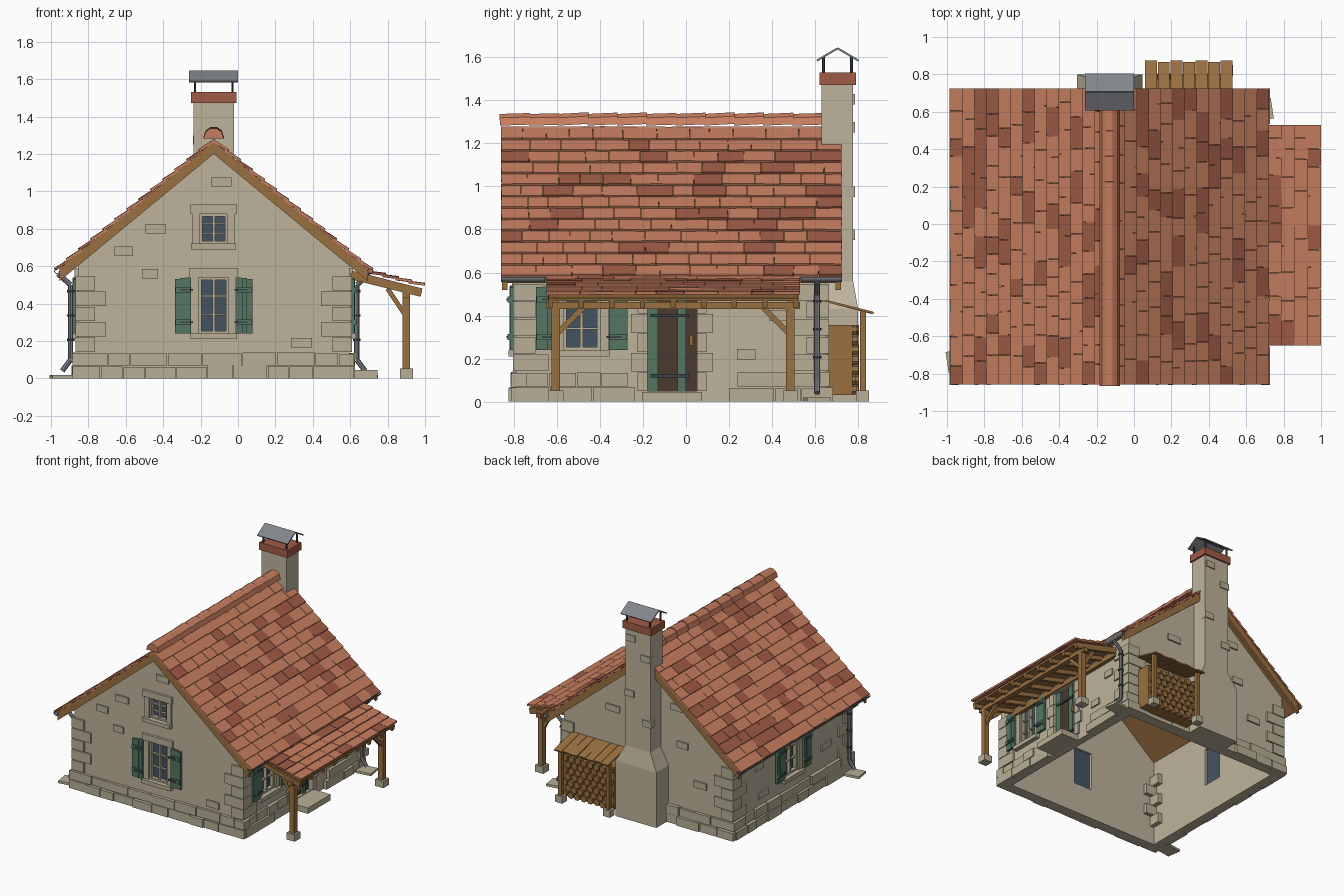
import bpy, bmesh, math, random
from mathutils import Matrix, Vector

random.seed(7)
cube = bpy.data.objects.get("Cube")
if cube:
    bpy.data.objects.remove(cube)

T, I = Matrix.Translation, Matrix.Identity(4)
RIDGE_X, PITCH = -0.13, 0.825


def material(name, rgb):
    lin = [(c / 255 / 12.92) if c < 11 else ((c / 255 + 0.055) / 1.055) ** 2.4 for c in rgb]
    mat = bpy.data.materials.new(name)
    mat.use_nodes = True
    mat.diffuse_color = (*lin, 1)
    mat.node_tree.nodes["Principled BSDF"].inputs["Base Color"].default_value = (*lin, 1)
    return mat


MATS = {n: material(n, c) for n, c in {
    "plaster": (190, 180, 156), "stone": (184, 175, 150), "terracotta": (200, 126, 96),
    "dark_terracotta": (160, 91, 69), "timber": (154, 112, 65), "green_paint": (82, 118, 98),
    "glass": (68, 84, 98), "zinc": (130, 133, 138), "iron": (62, 68, 74),
    "dark_wood": (74, 58, 46)}.items()}


class Part:
    """Collects simple solids into one named object."""

    def __init__(self, name, *mats):
        self.name, self.mats, self.bm = name, mats, bmesh.new()

    def paint(self, verts, m):
        for v in verts:
            for f in v.link_faces:
                f.material_index = m

    def box(self, lo, hi, M=I, m=0):
        lo, hi = Vector(lo), Vector(hi)
        size = [abs(s) for s in hi - lo]
        r = bmesh.ops.create_cube(self.bm, size=1, matrix=M @ T((lo + hi) / 2) @ Matrix.Diagonal((*size, 1)))
        self.paint(r["verts"], m)

    def beam(self, p, q, w, h, m=0):
        p, q = Vector(p), Vector(q)
        M = T(p) @ (q - p).to_track_quat("X", "Z").to_matrix().to_4x4()
        self.box((0, -w / 2, -h / 2), ((q - p).length, w / 2, h / 2), M, m)

    def rod(self, p, q, r, n=8, m=0):
        p, q = Vector(p), Vector(q)
        M = T((p + q) / 2) @ (q - p).to_track_quat("Z", "Y").to_matrix().to_4x4()
        g = bmesh.ops.create_cone(self.bm, cap_ends=True, segments=n, radius1=r, radius2=r,
                                  depth=(q - p).length, matrix=M)
        self.paint(g["verts"], m)

    def loft(self, rings):
        loops = [[self.bm.verts.new(p) for p in ring] for ring in rings]
        for a, b in zip(loops, loops[1:]):
            for i in range(len(a)):
                j = (i + 1) % len(a)
                self.bm.faces.new((a[i], a[j], b[j], b[i]))
        self.bm.faces.new(loops[0][::-1])
        self.bm.faces.new(loops[-1])

    def prism(self, pts, y0, y1, M=I):
        self.loft([[M @ Vector((x, y, z)) for x, z in pts] for y in (y0, y1)])

    def chevron(self, low, top, reach, y0, y1):
        drop = PITCH * reach
        l, r = RIDGE_X - reach, RIDGE_X + reach
        self.prism([(l, top - drop), (RIDGE_X, top), (r, top - drop),
                    (r, low - drop), (RIDGE_X, low), (l, low - drop)], y0, y1)

    def done(self):
        bmesh.ops.recalc_face_normals(self.bm, faces=self.bm.faces)
        me = bpy.data.meshes.new(self.name)
        self.bm.to_mesh(me)
        self.bm.free()
        for n in self.mats:
            me.materials.append(MATS[n])
        ob = bpy.data.objects.new(self.name, me)
        bpy.context.collection.objects.link(ob)
        return ob


# Wall frames: local x runs along the wall, local -y points outward
def wall(x, y, deg):
    return T((x, y, 0)) @ Matrix.Rotation(math.radians(deg), 4, "Z")


FRONT, BACK = wall(RIDGE_X, -0.79, 0), wall(RIDGE_X, 0.65, 180)
RIGHT, LEFT = wall(0.595, -0.07, 90), wall(-0.855, -0.07, -90)
openings = Part("opening_cutter")


def window(name, M, u, z0, z1, w, rows, shutters=True):
    M = M @ T((u, 0, 0))
    a, t = w / 2, 0.014
    openings.box((-a, -0.1, z0), (a, 0.1, z1), M)
    p = Part(name + "_glass", "glass")
    p.box((-a, 0.03, z0), (a, 0.04, z1), M)
    p.done()
    p = Part(name + "_frame", "stone")
    for s in (-1, 1):
        p.box((s * a, 0.002, z0), (s * (a - t), 0.03, z1), M)
    for z in (z0, z1 - t):
        p.box((-a, 0.002, z), (a, 0.03, z + t), M)
    p.box((-t / 2, 0.006, z0), (t / 2, 0.03, z1), M)
    for i in range(1, rows):
        z = z0 + (z1 - z0) * i / rows
        p.box((-a, 0.012, z - t / 3), (a, 0.03, z + t / 3), M)
    p.done()
    p = Part(name + "_surround", "stone")
    p.box((-a - 0.05, -0.02, z1), (a + 0.05, 0.04, z1 + 0.05), M)
    p.box((-a - 0.045, -0.035, z0 - 0.03), (a + 0.045, 0.04, z0), M)
    for s in (-1, 1):
        p.box((s * a, -0.012, z0), (s * (a + 0.04), 0.04, z1), M)
    p.done()
    if not shutters:
        return
    p = Part(name + "_shutters", "green_paint", "iron")
    for s in (-1, 1):
        for i in range(3):
            x = a + 0.042 + i * 0.029
            p.box((s * x, -0.028 - 0.002 * (i % 2), z0), (s * (x + 0.028), -0.01, z1 - 0.004 * i), M)
        for f in (0.2, 0.78):
            z = z0 + (z1 - z0) * f
            p.box((s * (a + 0.045), -0.04, z - 0.014), (s * (a + 0.125), -0.028, z + 0.014), M)
            p.box((s * (a + 0.03), -0.044, z - 0.005), (s * (a + 0.1), -0.038, z + 0.005), M, 1)
    p.done()


window("front_window", FRONT, 0, 0.24, 0.54, 0.16, 3)
window("attic_window", FRONT, 0, 0.72, 0.88, 0.15, 3, False)
window("right_window", RIGHT, -0.415, 0.24, 0.54, 0.17, 3)
window("left_window", LEFT, 0, 0.24, 0.54, 0.16, 3)

# Plank door with strap hinges, handle, stone jambs and step
D = RIGHT @ T((0.005, 0, 0))
openings.box((-0.115, -0.1, 0.05), (0.115, 0.1, 0.5), D)
door = Part("door", "dark_wood", "green_paint", "iron", "timber")
door.box((-0.115, 0.025, 0.05), (0.115, 0.04, 0.5), D)
for u0, u1 in ((-0.115, -0.065), (0.025, 0.066)):
    door.box((u0, 0.01, 0.05), (u1, 0.03, 0.5), D, 1)
for z in (0.12, 0.4):
    door.box((-0.1, 0.002, z - 0.008), (0.08, 0.012, z + 0.008), D, 2)
door.box((0.082, -0.01, 0.26), (0.097, 0.03, 0.31), D, 3)
door.done()
jambs = Part("door_jambs", "stone")
for s in (-1, 1):
    for i in range(5):
        z = 0.05 + i * 0.09
        jambs.box((s * 0.115, -0.014, z), (s * (0.16 + 0.03 * (i % 2)), 0.03, z + 0.086), D)
jambs.box((-0.17, -0.02, 0.5), (0.17, 0.03, 0.55), D)
jambs.done()
step = Part("door_step", "stone")
step.box((-0.14, -0.15, 0), (0.14, 0, 0.045), D)
step.done()

# Hollow wall shell with cut openings
shell = Part("walls", "plaster")
eave = 1.235 - PITCH * 0.725
shell.prism([(-0.855, 0), (0.595, 0), (0.595, eave), (RIDGE_X, 1.235), (-0.855, eave)], -0.79, 0.65)
shell = shell.done()
room = Part("room_cutter")
room.box((-0.8, -0.73, -0.1), (0.54, 0.59, 2))
cutters = [room.done(), openings.done()]
for c in cutters:
    c.hide_render = True
    mod = shell.modifiers.new("cut", "BOOLEAN")
    mod.operation, mod.solver, mod.object = "DIFFERENCE", "EXACT", c
bpy.context.view_layer.update()
mesh = bpy.data.meshes.new_from_object(shell.evaluated_get(bpy.context.evaluated_depsgraph_get()))
shell.modifiers.clear()
shell.data = mesh
mesh.materials.clear()
mesh.materials.append(MATS["plaster"])
for c in cutters:
    bpy.data.objects.remove(c)

# Two plinth courses, leaving the doorway free
plinth = Part("plinth", "stone")
for M, half in ((FRONT, 0.755), (BACK, 0.755), (RIGHT, 0.72), (LEFT, 0.72)):
    for row in range(2):
        u = -half
        while u < half - 0.01:
            v = u + random.uniform(0.11, 0.24)
            v = half if half - v < 0.08 else v
            if M is not RIGHT or v < -0.11 or u > 0.12:
                out = random.uniform(0.022, 0.036) - 0.006 * row
                plinth.box((u, -out, row * 0.07), (v - 0.005, 0.05, row * 0.07 + random.uniform(0.06, 0.069)), M)
            u = v
plinth.done()

# Corner quoins and scattered facing stones
quoins = Part("quoins", "stone")
for x, sx in ((-0.855, -1), (0.595, 1)):
    for y, sy in ((-0.79, -1), (0.65, 1)):
        for i in range(5):
            a, b = (0.15, 0.09) if i % 2 else (0.09, 0.15)
            z = 0.142 + i * 0.082
            quoins.box((x + sx * 0.014, y + sy * 0.014, z), (x - sx * a, y - sy * b, z + 0.077))
quoins.done()
stones = Part("facing_stones", "stone")
for M, spots in ((FRONT, ((0.04, 1.05), (-0.31, 0.8), (-0.48, 0.68), (-0.34, 0.56), (0.47, 0.19))),
                 (BACK, ((0.3, 0.62), (0.45, 0.35), (-0.3, 0.75), (0.25, 0.9))),
                 (LEFT, ((-0.4, 0.45), (0.42, 0.3), (-0.35, 0.22))), (RIGHT, ((0.35, 0.22), (0.5, 0.4)))):
    for u, z in spots:
        w = random.uniform(0.04, 0.06)
        stones.box((u - w, -0.012, z - 0.025), (u + w, 0.03, z + 0.025), M)
stones.done()

# Roof deck and barge boards
deck = Part("roof_deck", "timber")
deck.chevron(1.235, 1.255, 0.83, -0.84, 0.71)
deck.done()
barge = Part("barge_boards", "timber")
for y in (-0.855, 0.695):
    barge.chevron(1.2, 1.266, 0.825, y, y + 0.025)
barge.done()


# Overlapping tiles laid in rows from the eave upward
def tiles(name, x, z, dx, dz, rows, y0, y1):
    p = Part(name, "terracotta", "dark_terracotta")
    rise = Vector((dx, 0, dz))
    turn = (-rise).to_track_quat("X", "Z").to_matrix().to_4x4()
    half = rise.length * 0.6
    for i in range(rows):
        y = y0
        while y < y1 - 0.01:
            w = random.uniform(0.09, 0.17)
            w = y1 - y if y1 - y - w < 0.06 else w
            c = Vector((x, y + w / 2, z + 0.01 + random.uniform(0, 0.003))) + rise * (i + 0.5)
            M = T(c) @ turn @ Matrix.Rotation(-0.12, 4, "Y") @ Matrix.Rotation(random.uniform(-0.02, 0.02), 4, "Z")
            p.box((-half, -w / 2 + 0.001, 0), (half, w / 2 - 0.001, 0.014), M, int(random.random() < 0.2))
            y += w
    p.done()


for side, s in (("left", -1), ("right", 1)):
    tiles(side + "_roof_tiles", RIDGE_X + s * 0.835, 1.255 - PITCH * 0.835,
          -s * 0.835 / 13, PITCH * 0.835 / 13, 13, -0.86, 0.725)
tiles("porch_tiles", 0.99, 0.482, -0.07, 0.0175, 5, -0.65, 0.53)
ridge = Part("ridge_tiles", "terracotta")
for i in range(11):
    M = T((RIDGE_X, -0.865 + i * 0.136, 1.283)) @ Matrix.Rotation(random.uniform(0.02, 0.06), 4, "X")
    ridge.prism([(-0.055, 0), (-0.042, 0.036), (-0.016, 0.054), (0.016, 0.054), (0.042, 0.036), (0.055, 0)], 0, 0.142, M)
ridge.done()

# Porch frame
porch = Part("porch_frame", "timber")
porch.beam((0.61, -0.06, 0.568), (0.985, -0.06, 0.474), 1.16, 0.014)
porch.box((0.88, -0.65, 0.43), (0.92, 0.53, 0.463))
porch.box((0.595, -0.64, 0.5), (0.625, 0.52, 0.54))
for i in range(9):
    y = -0.63 + i * 0.1425
    porch.beam((0.6, y, 0.548), (0.98, y, 0.453), 0.025, 0.034)
feet = Part("post_feet", "stone")
for y, s in ((-0.605, 1), (0.485, -1)):
    porch.box((0.88, y - 0.02, 0.05), (0.92, y + 0.02, 0.435))
    porch.beam((0.9, y, 0.31), (0.9, y + s * 0.13, 0.44), 0.025, 0.025)
    porch.beam((0.9, y, 0.33), (0.8, y, 0.48), 0.025, 0.025)
    feet.box((0.865, y - 0.035, 0), (0.935, y + 0.035, 0.052))
porch.done()

# Gutters, downpipes and splash stones
arc = [math.pi + math.pi * i / 6 for i in range(7)]
section = [(r * math.cos(a), r * math.sin(a)) for r, path in ((0.024, arc), (0.019, arc[::-1])) for a in path]
gutter = Part("gutters", "zinc")
for x, y0, y1 in ((-0.962, -0.86, 0.725), (0.702, -0.86, -0.655), (0.702, 0.535, 0.725)):
    gutter.prism(section, y0, y1, T((x, 0, 0.58)))
gutter.done()
pipe = Part("downpipes", "zinc", "iron")
splash = Part("splash_stones", "stone")
for s, y in ((1, 0.61), (-1, -0.73)):
    path = [(RIDGE_X + s * d, y, z) for d, z in ((0.832, 0.56), (0.765, 0.5), (0.765, 0.1), (0.81, 0.04))]
    for p, q in zip(path, path[1:]):
        pipe.rod(p, q, 0.014)
    for z in (0.2, 0.33, 0.46):
        pipe.rod((path[1][0], y, z), (path[1][0], y, z + 0.012), 0.02, 8, 1)
    splash.box((-0.06, -0.055, 0), (0.06, 0.055, 0.018), T((RIDGE_X + s * 0.81, y, 0)) @ Matrix.Rotation(0.15, 4, "Z"))
pipe.done()
splash.done()

# Chimney stack, brick crown and metal hood
stack = Part("chimney_stack", "plaster")
stack.loft([[(RIDGE_X - w, 0.63, z), (RIDGE_X + w, 0.63, z), (RIDGE_X + w, y, z), (RIDGE_X - w, y, z)]
            for w, y, z in ((0.175, 0.8, 0), (0.175, 0.8, 0.43), (0.108, 0.777, 0.56), (0.108, 0.777, 1.475))])
stack.done()
facing = Part("chimney_stones", "stone")
for u, z in ((-0.08, 0.75), (0.07, 0.95), (-0.07, 1.25), (0.06, 1.38)):
    facing.box((RIDGE_X + u - 0.04, 0.74, z), (RIDGE_X + u + 0.04, 0.785, z + 0.05))
facing.done()
crown = Part("chimney_crown", "dark_terracotta")
crown.box((RIDGE_X - 0.122, 0.62, 1.472), (RIDGE_X + 0.122, 0.79, 1.53))
crown.done()
hood = Part("chimney_hood", "zinc", "iron")
for s in (-1, 1):
    hood.beam((RIDGE_X, 0.705, 1.642), (RIDGE_X, 0.705 + s * 0.097, 1.585), 0.262, 0.009)
    for x in (-0.1, 0.1):
        hood.rod((RIDGE_X + x, 0.705 + s * 0.065, 1.52), (RIDGE_X + x, 0.705 + s * 0.065, 1.605), 0.007, 6, 1)
hood.done()

# Log store behind the house
store = Part("log_store", "timber")
for i in range(7):
    x = 0.092 + i * 0.067
    store.beam((x, 0.65, 0.468), (x, 0.872 - 0.008 * (i % 2), 0.412), 0.064, 0.01)
for x in (0.09, 0.5):
    store.box((x - 0.014, 0.808, 0.05), (x + 0.014, 0.836, 0.42))
    feet.box((x - 0.03, 0.79, 0), (x + 0.03, 0.85, 0.052))
store.box((0.075, 0.655, 0.03), (0.515, 0.775, 0.355))
store.done()
feet.done()
logs = Part("logs", "timber")
for row in range(7):
    for i in range(8 - row % 2):
        x, z = 0.103 + i * 0.055 + 0.027 * (row % 2), 0.055 + row * 0.046
        logs.rod((x, 0.7, z), (x, 0.79 + random.uniform(0, 0.016), z), 0.025, 7)
logs.done()
